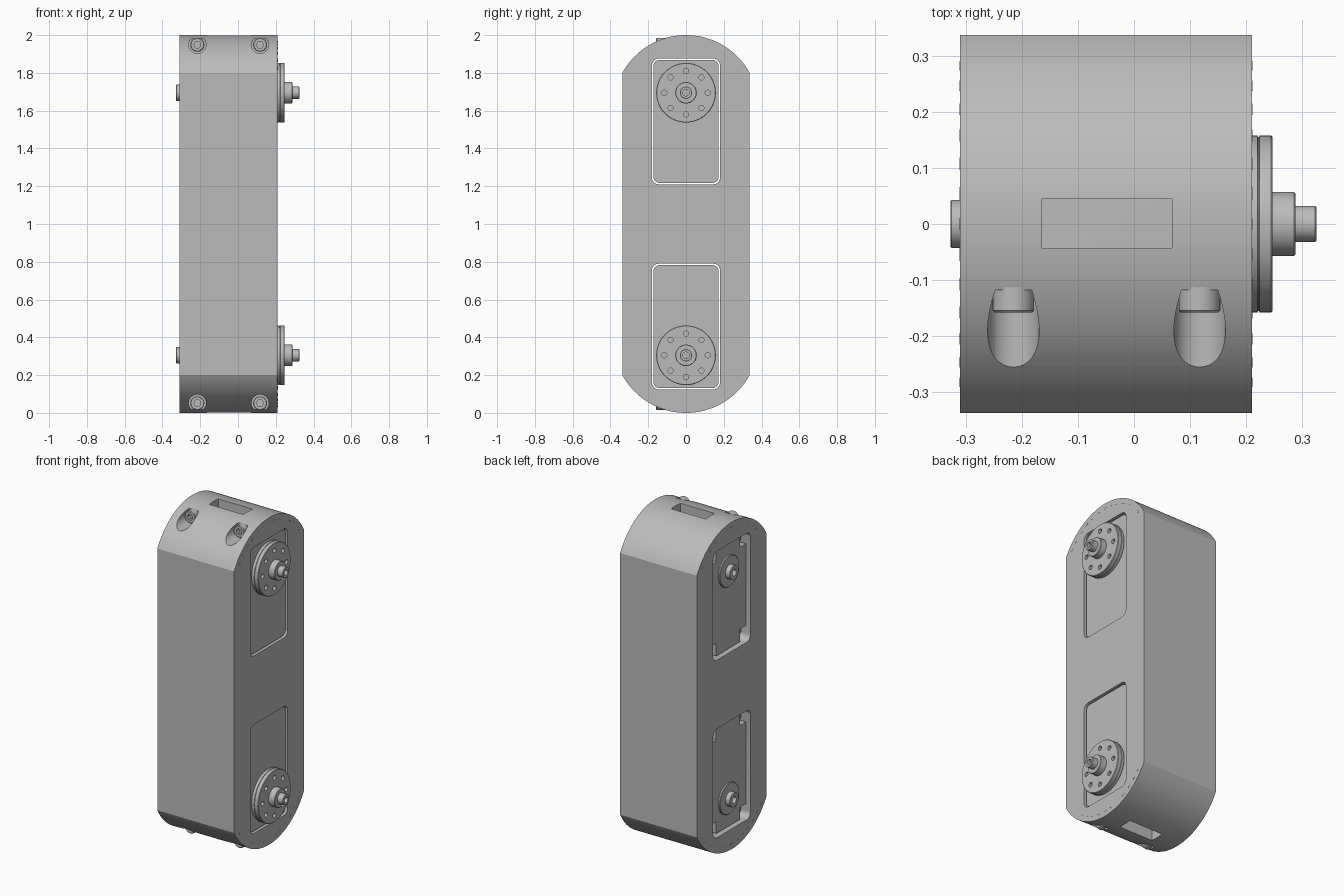
import bpy, bmesh, math
from mathutils import Vector, Matrix

if "Cube" in bpy.data.objects:
    bpy.data.objects.remove(bpy.data.objects["Cube"])

grey = bpy.data.materials.new("plain grey")
grey.diffuse_color = (0.5, 0.5, 0.5, 1)
grey.use_nodes = True
grey.node_tree.nodes["Principled BSDF"].inputs["Base Color"].default_value = grey.diffuse_color


def finish(name, bm):
    bmesh.ops.recalc_face_normals(bm, faces=bm.faces)
    me = bpy.data.meshes.new(name)
    bm.to_mesh(me)
    bm.free()
    me.materials.append(grey)
    ob = bpy.data.objects.new(name, me)
    bpy.context.collection.objects.link(ob)
    return ob


def prism(name, pts, x0, x1):
    """Extrude a (y, z) outline along x."""
    bm = bmesh.new()
    a = [bm.verts.new((x0, y, z)) for y, z in pts]
    b = [bm.verts.new((x1, y, z)) for y, z in pts]
    bm.faces.new(a)
    bm.faces.new(b)
    for i in range(len(a)):
        j = (i + 1) % len(a)
        bm.faces.new((a[i], a[j], b[j], b[i]))
    return finish(name, bm)


def lathe(name, profile, origin, axis="X", n=48, turn=0.0):
    """Revolve (distance, radius) points about an axis through origin."""
    bm = bmesh.new()
    rings = []
    for d, r in profile:
        ring = []
        for i in range(n):
            t = 2 * math.pi * i / n + turn
            c, s = r * math.cos(t), r * math.sin(t)
            p = Vector((d, c, s)) if axis == "X" else Vector((c, d, s))
            ring.append(bm.verts.new(p + Vector(origin)))
        rings.append(ring)
    bm.faces.new(rings[0])
    bm.faces.new(rings[-1])
    for a, b in zip(rings, rings[1:]):
        for i in range(n):
            j = (i + 1) % n
            bm.faces.new((a[i], a[j], b[j], b[i]))
    return finish(name, bm)


def round_rect(hy, z0, z1, r, n=6):
    pts = []
    for cy, cz, start in ((hy - r, z1 - r, 0), (r - hy, z1 - r, 90),
                          (r - hy, z0 + r, 180), (hy - r, z0 + r, 270)):
        for i in range(n + 1):
            t = math.radians(start + 90 * i / n)
            pts.append((cy + r * math.cos(t), cz + r * math.sin(t)))
    return pts


def rect(y0, y1, z0, z1):
    return [(y0, z0), (y1, z0), (y1, z1), (y0, z1)]


def cut(ob, cutters):
    for c in cutters:
        c.hide_render = True
        m = ob.modifiers.new("cut", "BOOLEAN")
        m.operation, m.solver, m.object = "DIFFERENCE", "EXACT", c
        bpy.context.view_layer.objects.active = ob
        bpy.ops.object.modifier_apply(modifier=m.name)
        bpy.data.objects.remove(c)


X0, X1, HY = -0.31, 0.21, 0.337
R, CZ = 0.384, 0.616            # end arc radius, arc centre above mid height
BOLT_X = (-0.215, 0.117)
BOLT_Z, AXLE_Z = 0.949, 0.695   # measured from mid height

# Housing: straight sides with an arc at each end
a0 = math.asin(HY / R)
arc = [(R * math.sin(a0 * k / 24), CZ + R * math.cos(a0 * k / 24)) for k in range(-24, 25)]
outline = [(y, 1 + z) for y, z in arc] + [(-y, 1 - z) for y, z in arc]
housing = prism("housing", outline, X0, X1)

cutters = []
for s in (1, -1):
    def span(a, b):
        return sorted((1 + s * a, 1 + s * b))
    tag = "upper" if s > 0 else "lower"

    # Through pocket, cable slot and bolt recesses
    cutters.append(prism("pocket_cutter", round_rect(0.18, *span(0.21, 0.876), 0.036), -0.5, 0.5))
    cutters.append(prism("slot_cutter", rect(-0.043, 0.045, *span(0.8, 1.1)), -0.165, 0.068))
    for bx in BOLT_X:
        at = (bx, 0, 1 + s * BOLT_Z)
        cutters.append(lathe("bolt_cutter", [(-0.5, 0.046), (-0.118, 0.046)], at, "Y", 32))
        # Socket head bolt
        bolt = lathe(tag + "_bolt", [(-0.112, 0.037), (-0.154, 0.037), (-0.158, 0.033)], at, "Y", 32)
        cut(bolt, [lathe("socket_cutter", [(-0.3, 0.019), (-0.135, 0.019)], at, "Y", 6)])

    # Motor block filling the pocket, with corner notches on the left side
    motor = prism(tag + "_motor", round_rect(0.172, *span(0.218, 0.868), 0.03), -0.285, 0.2)
    notches = []
    for sy in (1, -1):
        for za, zb, zs in ((0.2, 0.295, 0.262), (0.795, 0.9, 0.828)):
            notches.append(prism("notch_cutter", rect(*sorted((sy * 0.115, sy * 0.2)), *span(za, zb)),
                                 -0.4, -0.225))
            lathe(tag + "_motor_screw", [(-0.215, 0.024), (-0.255, 0.024)],
                  (0, sy * 0.144, 1 + s * zs), n=20)
    cut(motor, notches)

    # Output disc with hub and tip on the right side
    at = (0, 0, 1 + s * AXLE_Z)
    disc = lathe(tag + "_output_disc", [
        (0.19, 0.15), (0.208, 0.158), (0.220, 0.158), (0.221, 0.155), (0.223, 0.155),
        (0.224, 0.158), (0.244, 0.158), (0.247, 0.155), (0.247, 0.057), (0.285, 0.057),
        (0.288, 0.054), (0.288, 0.032), (0.323, 0.032), (0.325, 0.030), (0.325, 0.017),
        (0.305, 0.017)], at)
    holes = []
    for i in range(8):
        t = math.pi * i / 4
        holes.append(lathe("hole_cutter", [(0.215, 0.014), (0.4, 0.014)],
                           (0, 0.115 * math.cos(t), at[2] + 0.115 * math.sin(t)), n=16))
    cut(disc, holes)

    # Idler boss with a low ring on the left side
    lathe(tag + "_idler_boss", [
        (-0.27, 0.095), (-0.293, 0.095), (-0.296, 0.092), (-0.296, 0.043),
        (-0.325, 0.043), (-0.327, 0.041), (-0.327, 0.02), (-0.300, 0.02)], at)

    # Small dashes following the end arc on both sides
    for i in range(-6, 7):
        t = i * 0.155
        for x in (X0, X1):
            dash = prism(tag + "_arc_dash", rect(-0.011, 0.011, -0.002, 0.002), x - 0.001, x + 0.001)
            dash.data.transform(Matrix.Translation((0, 0.352 * math.sin(t), 1 + s * (CZ + 0.352 * math.cos(t))))
                                @ Matrix.Rotation(-s * t, 4, "X"))
cut(housing, cutters)

# Smooth curved surfaces, crisp edges
bpy.ops.object.select_all(action="DESELECT")
for ob in bpy.context.scene.objects:
    ob.select_set(True)
bpy.context.view_layer.objects.active = housing
bpy.ops.object.shade_smooth_by_angle(angle=math.radians(20))
